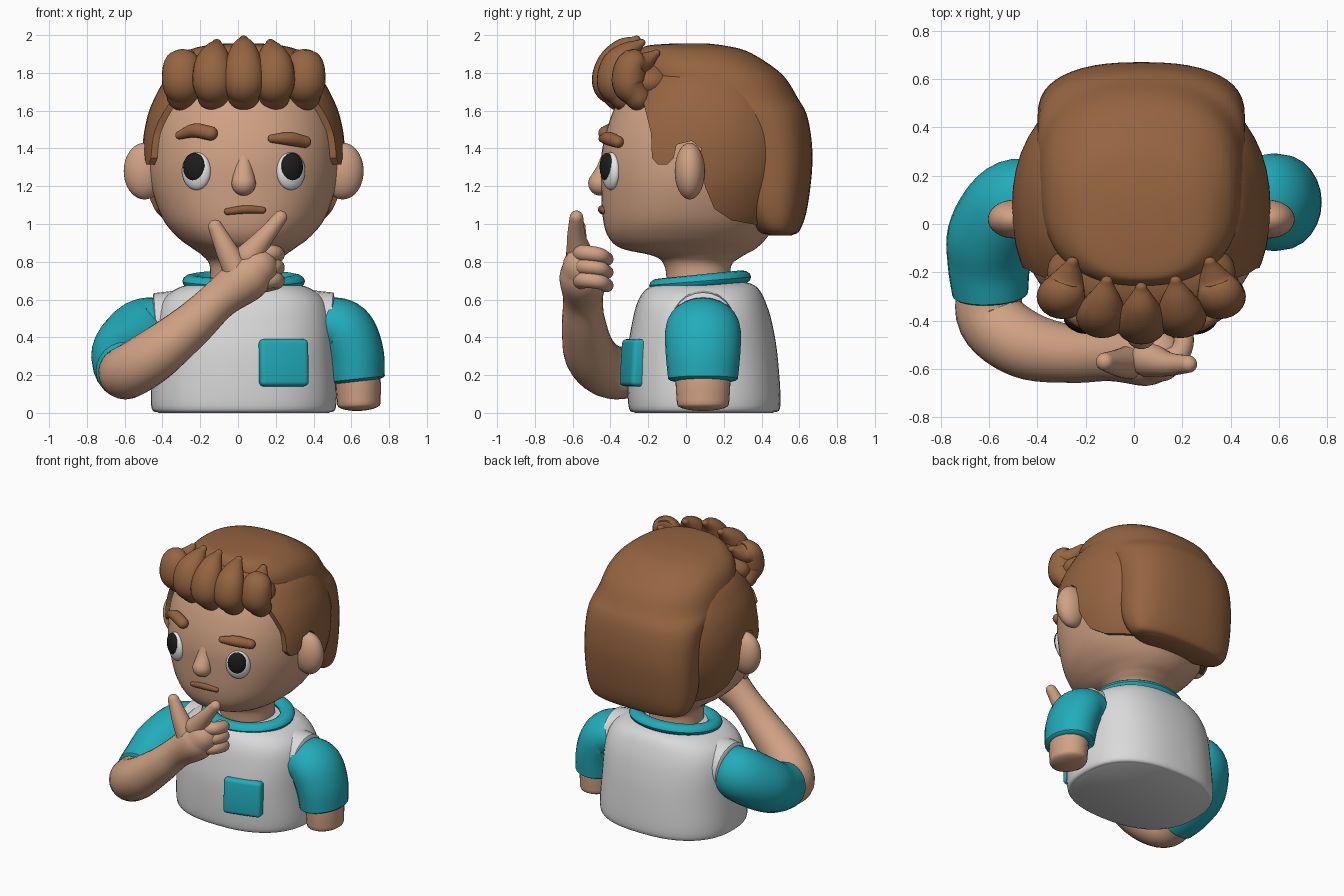
import bpy, bmesh, math
from mathutils import Vector, Matrix, Quaternion
from mathutils.bvhtree import BVHTree

if "Cube" in bpy.data.objects:
    bpy.data.objects.remove(bpy.data.objects["Cube"])

CX = 0.03  # centre line of head and torso
X, Y, Z = Vector((1, 0, 0)), Vector((0, 1, 0)), Vector((0, 0, 1))


def material(name, *rgb):
    m = bpy.data.materials.new(name)
    m.use_nodes = True
    m.diffuse_color = (*rgb, 1)
    m.node_tree.nodes["Principled BSDF"].inputs["Base Color"].default_value = (*rgb, 1)
    return m


SKIN = material("skin", 0.63, 0.36, 0.23)
HAIR = material("brown hair", 0.30, 0.128, 0.052)
TEAL = material("teal cloth", 0.016, 0.41, 0.49)
SHIRT = material("shirt white", 0.70, 0.70, 0.70)
EYE = material("eye white", 0.8, 0.8, 0.8)
BLACK = material("pupil black", 0.012, 0.012, 0.012)
LIP = material("mouth brown", 0.27, 0.11, 0.05)


def finish(name, bm, mat, angle=40):
    bmesh.ops.recalc_face_normals(bm, faces=bm.faces)
    me = bpy.data.meshes.new(name)
    bm.to_mesh(me)
    bm.free()
    me.materials.append(mat)
    smooth(me, angle)
    ob = bpy.data.objects.new(name, me)
    bpy.context.collection.objects.link(ob)
    return ob


def smooth(me, angle):
    for p in me.polygons:
        p.use_smooth = True
    me.set_sharp_from_angle(angle=math.radians(angle))


def spline(points, steps=6):
    """Smooth curve through points of any dimension."""
    p = [Vector(q) for q in points]
    p = [p[0] * 2 - p[1]] + p + [p[-1] * 2 - p[-2]]
    out = []
    for a, b, c, d in zip(p, p[1:], p[2:], p[3:]):
        for i in range(steps):
            t = i / steps
            out.append((b * 2 + (c - a) * t + (a * 2 - b * 5 + c * 4 - d) * t * t
                        + (b * 3 - a - c * 3 + d) * t ** 3) / 2)
    return out + [p[-2]]


def skin_rings(bm, rings):
    loops = [[bm.verts.new(v) for v in ring] for ring in rings]
    n = len(loops[0])
    for a, b in zip(loops, loops[1:]):
        for i in range(n):
            j = (i + 1) % n
            bm.faces.new((a[i], a[j], b[j], b[i]))
    bm.faces.new(loops[0])
    bm.faces.new(loops[-1])


def loft(name, rows, mat, power=2.2, grow=0.0, n=48):
    """Stack of rounded sections, rows are (z, front y, back y, half width)."""
    rings = []
    for z, y0, y1, rx in spline(rows):
        ring = []
        for i in range(n):
            a = math.tau * i / n
            c, s = math.cos(a), math.sin(a)
            u = math.copysign(abs(c) ** (2 / power), c)
            v = math.copysign(abs(s) ** (2 / power), s)
            ring.append((CX + (rx + grow) * u,
                         (y0 + y1) / 2 + ((y1 - y0) / 2 + grow) * v, z))
        rings.append(ring)
    bm = bmesh.new()
    skin_rings(bm, rings)
    return finish(name, bm, mat)


def tube(name, path, mat, ref=X, flat=1.0, cap=1.0, n=24):
    """Round-ended limb, path points are (x, y, z, radius)."""
    mid = [(Vector(q[:3]), q[3]) for q in spline(path)]
    tang = [(mid[min(i + 1, len(mid) - 1)][0] - mid[max(i - 1, 0)][0]).normalized()
            for i in range(len(mid))]
    rows = [(p, r, t) for (p, r), t in zip(mid, tang)]

    def dome(row, sign):
        p, r, t = row
        return [(p + t * sign * r * cap * math.sin(a), r * math.cos(a), t)
                for a in (0.3, 0.6, 0.9, 1.2, 1.45)]
    rows = dome(rows[0], -1)[::-1] + rows + dome(rows[-1], 1)
    rings = []
    for p, r, t in rows:
        u = (ref - t * ref.dot(t)).normalized()
        v = t.cross(u)
        rings.append([p + u * r * math.cos(math.tau * i / n)
                      + v * r * flat * math.sin(math.tau * i / n) for i in range(n)])
    bm = bmesh.new()
    skin_rings(bm, rings)
    return finish(name, bm, mat)


def ball(name, loc, radii, mat, rot=Quaternion()):
    bm = bmesh.new()
    m = Matrix.LocRotScale(Vector(loc), rot, Vector(radii))
    bmesh.ops.create_uvsphere(bm, u_segments=32, v_segments=20, radius=1, matrix=m)
    return finish(name, bm, mat)


# Head and neck
SKULL = [(0.68, -0.1, 0.24, 0.18), (0.78, -0.115, 0.24, 0.18), (0.83, -0.17, 0.3, 0.215),
         (0.87, -0.34, 0.37, 0.27), (0.93, -0.41, 0.43, 0.35), (1.03, -0.44, 0.49, 0.43),
         (1.2, -0.45, 0.55, 0.49), (1.35, -0.45, 0.58, 0.505), (1.5, -0.42, 0.57, 0.495),
         (1.65, -0.36, 0.52, 0.45), (1.8, -0.25, 0.42, 0.35), (1.88, -0.1, 0.25, 0.15)]
head = loft("head", SKULL, SKIN)
tree = BVHTree.FromPolygons([v.co for v in head.data.vertices],
                            [p.vertices[:] for p in head.data.polygons])


def face_at(x, z):
    hit = tree.ray_cast(Vector((x, -2, z)), Y)
    return hit[0], hit[1]


def on_face(points, lift):
    return [(x, face_at(x, z)[0].y - lift, z, r) for x, z, r in points]


# Eyes, ears, brows, nose and mouth
for side, x in (("right", -0.22), ("left", 0.28)):
    sign = 1 if side == "left" else -1
    p, nor = face_at(x, 1.28)
    rot = nor.to_track_quat('-Y', 'Z')
    ball(side + "_eye", p, (0.082, 0.04, 0.1), EYE, rot)
    p, nor = face_at(x - 0.003, 1.3)
    ball(side + "_pupil", p + nor * 0.02, (0.063, 0.032, 0.077), BLACK, rot)
    ball(side + "_ear", (CX + sign * 0.525, 0.02, 1.28), (0.11, 0.08, 0.15), SKIN)
tube("right_brow", on_face([(-0.31, 1.47, 0.022), (-0.23, 1.495, 0.037),
                            (-0.145, 1.48, 0.038)], 0.025), HAIR, ref=Z)
tube("left_brow", on_face([(0.18, 1.452, 0.022), (0.27, 1.452, 0.036),
                           (0.355, 1.435, 0.032)], 0.025), HAIR, ref=Z)
tube("nose", [(CX, -0.405, 1.38, 0.035), (CX, -0.425, 1.29, 0.05),
              (CX, -0.453, 1.215, 0.065)], SKIN)
tube("mouth", on_face([(-0.055, 1.066, 0.018), (0.04, 1.077, 0.022), (0.13, 1.073, 0.018)],
                      0.0), LIP, ref=Z)

# Side hair with sideburns, trimmed to a side profile
side_hair = loft("side_hair", SKULL[4:], HAIR, grow=0.03)
outline = [(-0.24, 1.75), (-0.22, 1.62), (-0.185, 1.48), (-0.18, 1.35), (-0.15, 1.315),
           (-0.1, 1.315), (-0.065, 1.35), (-0.05, 1.42), (0.03, 1.44), (0.08, 1.4),
           (0.1, 1.2), (0.15, 1.08), (0.24, 1.02), (0.4, 0.99), (0.75, 0.99),
           (0.75, 1.95), (-0.24, 1.95)]
bm = bmesh.new()
f = bm.faces.new([bm.verts.new((-1, y, z)) for y, z in outline])
ext = bmesh.ops.extrude_face_region(bm, geom=[f])["geom"]
bmesh.ops.translate(bm, vec=(2, 0, 0), verts=[g for g in ext if isinstance(g, bmesh.types.BMVert)])
cutter = finish("side_hair_cutter", bm, HAIR)
cutter.hide_render = True
mod = side_hair.modifiers.new("trim", 'BOOLEAN')
mod.operation, mod.solver, mod.object = 'INTERSECT', 'EXACT', cutter
bpy.context.view_layer.update()
trimmed = bpy.data.meshes.new_from_object(
    side_hair.evaluated_get(bpy.context.evaluated_depsgraph_get()))
side_hair.modifiers.clear()
side_hair.data = trimmed
smooth(trimmed, 35)
bpy.data.objects.remove(cutter)

# Top and back hair
loft("hair_cap", [(0.94, 0.44, 0.56, 0.28), (0.97, 0.36, 0.605, 0.37), (1.1, 0.28, 0.645, 0.415),
                  (1.35, 0.23, 0.67, 0.428), (1.56, 0.12, 0.645, 0.43), (1.67, -0.2, 0.59, 0.43),
                  (1.78, -0.26, 0.52, 0.41), (1.86, -0.26, 0.42, 0.37),
                  (1.92, -0.24, 0.31, 0.29), (1.945, -0.2, 0.2, 0.2),
                  (1.955, -0.08, 0.12, 0.1)], HAIR, power=2.45)

# Fringe tufts
ball("fringe_base", (CX, -0.2, 1.75), (0.39, 0.2, 0.14), HAIR)
for i in range(-2, 3):
    d = i * 0.162
    x, y, top = CX + d, -0.405 + d * d, 1.975 - 0.7 * d * d
    tube(f"fringe_tuft_{i + 3}",
         [(x, y + 0.04, 1.68, 0.085), (x, y, 1.745, 0.108), (x, y + 0.015, 1.84, 0.1),
          (x - d * 0.06, y + 0.07, top - 0.05, 0.07), (x - d * 0.12, y + 0.14, top, 0.025)],
         HAIR, flat=0.85)

# Shirt, shoulders, collar and pocket
loft("shirt", [(0, -0.27, 0.46, 0.45), (0.04, -0.305, 0.5, 0.49), (0.3, -0.31, 0.485, 0.48),
               (0.48, -0.285, 0.455, 0.47), (0.59, -0.255, 0.42, 0.435),
               (0.655, -0.21, 0.385, 0.36), (0.685, -0.14, 0.34, 0.27),
               (0.7, -0.08, 0.26, 0.18)], SHIRT, power=2.4)
tube("shoulders", [(-0.43, 0.1, 0.465, 0.17), (CX, 0.09, 0.5, 0.18), (0.49, 0.09, 0.468, 0.17)],
     SHIRT, ref=Y, cap=0.1)
bm = bmesh.new()
rings = []
for i in range(48):
    a = math.tau * i / 48
    out = Vector((math.cos(a), math.sin(a), 0))
    mid = Vector((CX + 0.275 * out.x, 0.075 + 0.22 * out.y, 0.697 + 0.022 * out.y))
    rings.append([bm.verts.new(mid + out * 0.05 * math.cos(b) + Z * 0.036 * math.sin(b))
                  for b in (math.tau * k / 12 for k in range(12))])
for i in range(48):
    for k in range(12):
        a, b, m = rings[i], rings[(i + 1) % 48], (k + 1) % 12
        bm.faces.new((a[k], b[k], b[m], a[m]))
finish("collar", bm, TEAL)
bm = bmesh.new()
bmesh.ops.create_cube(bm, size=1, matrix=Matrix.LocRotScale(
    Vector((0.24, -0.278, 0.265)), Quaternion(Z, 0.26) @ Quaternion(X, -0.06),
    Vector((0.265, 0.08, 0.25))))
bmesh.ops.bevel(bm, geom=bm.edges[:], offset=0.025, segments=4, profile=0.5, affect='EDGES')
finish("pocket", bm, TEAL, 60)

# Hanging left arm
tube("left_sleeve", [(0.46, 0.09, 0.475, 0.18), (0.56, 0.09, 0.435, 0.2),
                     (0.612, 0.09, 0.32, 0.198), (0.63, 0.09, 0.18, 0.185)], TEAL,
     ref=Y, flat=0.8, cap=0.12)
tube("left_arm", [(0.62, 0.09, 0.3, 0.14), (0.635, 0.09, 0.17, 0.145),
                  (0.64, 0.09, 0.045, 0.138)], SKIN, ref=Y, flat=0.83, cap=0.25)

# Raised right arm
tube("right_sleeve", [(-0.4, 0.1, 0.46, 0.16), (-0.5, 0.08, 0.42, 0.185),
                      (-0.585, -0.04, 0.33, 0.185), (-0.6, -0.16, 0.265, 0.172),
                      (-0.595, -0.29, 0.225, 0.157)], TEAL, ref=Z, cap=0.12)
tube("right_forearm", [(-0.595, -0.22, 0.23, 0.13), (-0.59, -0.39, 0.215, 0.142),
                       (-0.45, -0.5, 0.3, 0.14), (-0.25, -0.54, 0.46, 0.118),
                       (-0.1, -0.545, 0.6, 0.105), (0.04, -0.545, 0.71, 0.125),
                       (0.1, -0.545, 0.77, 0.11)], SKIN, ref=Z)
# Pointing hand with curled fingers
tube("thumb", [(0.0, -0.57, 0.74, 0.075), (-0.06, -0.575, 0.86, 0.058),
               (-0.12, -0.57, 0.985, 0.038)], SKIN)
tube("index_finger", [(0.06, -0.56, 0.83, 0.075), (0.14, -0.58, 0.93, 0.05),
                      (0.225, -0.58, 1.035, 0.036)], SKIN)
for i, part in enumerate(("middle", "ring", "little")):
    z = 0.845 - 0.07 * i
    tube(part + "_finger", [(0.1, -0.56, z - 0.01, 0.05), (0.185, -0.54, z, 0.044),
                            (0.205, -0.46, z - 0.01, 0.04), (0.15, -0.42, z - 0.03, 0.036)],
         SKIN, ref=Z)
